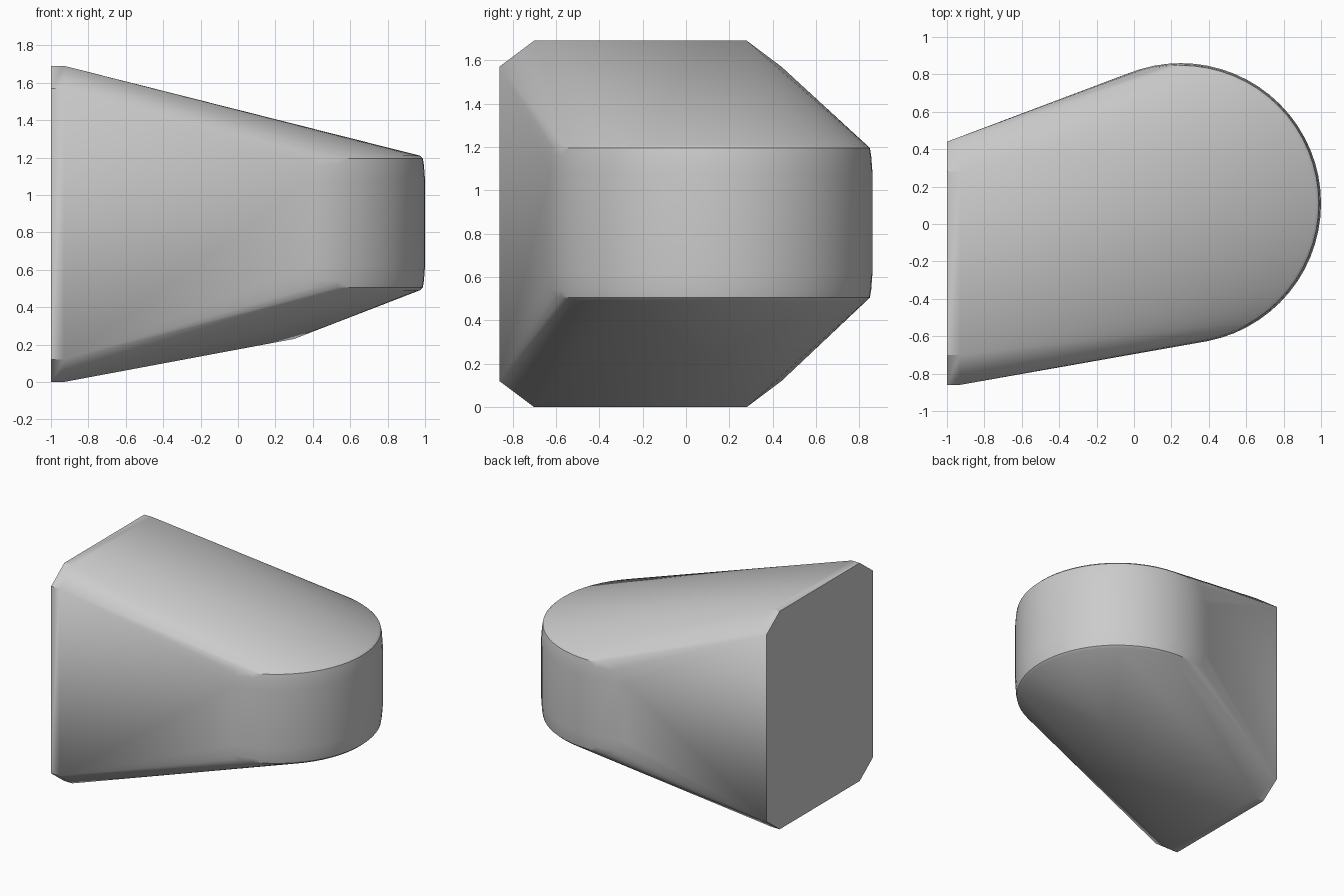
import bpy
import bmesh
import math

# Remove the default cube
cube = bpy.data.objects.get("Cube")
if cube:
    bpy.data.objects.remove(cube, do_unlink=True)

# Single plain grey material
grey = bpy.data.materials.new("plain grey")
grey.use_nodes = True
colour = (0.6, 0.6, 0.6, 1.0)
grey.diffuse_color = colour
grey.node_tree.nodes["Principled BSDF"].inputs["Base Color"].default_value = colour

bm = bmesh.new()

# Thin end plate with chamfered corners
y_mid, z_mid = -0.21, 0.845
half_w, half_h = 0.65, 0.845
cut_y, cut_z = 0.16, 0.12
for x in (-1.0, -0.93):
    for sy in (-1, 1):
        for sz in (-1, 1):
            bm.verts.new((x, y_mid + sy * half_w, z_mid + sz * (half_h - cut_z)))
            bm.verts.new((x, y_mid + sy * (half_w - cut_y), z_mid + sz * half_h))

# Upright round end with softly rounded rims
cx, cy = 0.25, 0.11
segments = 64
rings = [(0.36, 0.722), (0.345, 0.738), (0.31, 0.744), (0.23, 0.75)]
for dz, radius in rings:
    for i in range(segments):
        a = math.tau * i / segments
        for side in (-1, 1):
            bm.verts.new((cx + radius * math.cos(a), cy + radius * math.sin(a),
                          0.85 + side * dz))

# Low point on the underside
bm.verts.new((0.3, 0.1, 0.23))

# Wrap a taut skin around plate, round end and low point
result = bmesh.ops.convex_hull(bm, input=bm.verts[:])
loose = {g for g in result["geom_interior"] + result["geom_unused"]
         if isinstance(g, bmesh.types.BMVert)}
bmesh.ops.delete(bm, geom=list(loose), context="VERTS")
bmesh.ops.dissolve_limit(bm, angle_limit=math.radians(0.2),
                         verts=bm.verts[:], edges=bm.edges[:])
bmesh.ops.recalc_face_normals(bm, faces=bm.faces[:])

mesh = bpy.data.meshes.new("tapered_body")
bm.to_mesh(mesh)
bm.free()
mesh.materials.append(grey)
body = bpy.data.objects.new("tapered_body", mesh)
bpy.context.collection.objects.link(body)

# Smooth shading with crisp plate edges
bpy.ops.object.select_all(action="DESELECT")
body.select_set(True)
bpy.context.view_layer.objects.active = body
bpy.ops.object.shade_smooth_by_angle(angle=math.radians(30))
